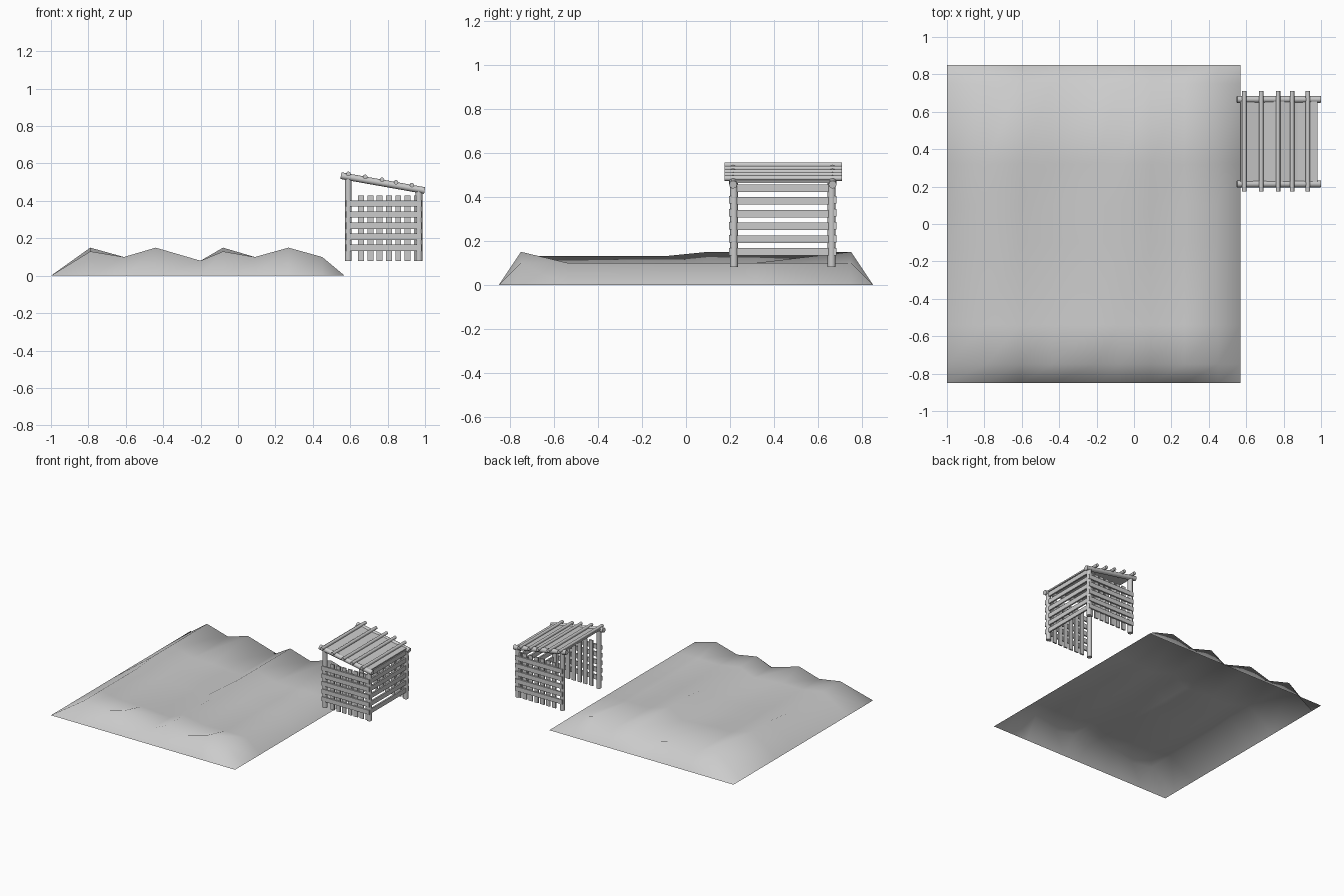
import bpy, bmesh, math
from mathutils import Vector

if "Cube" in bpy.data.objects:
    bpy.data.objects.remove(bpy.data.objects["Cube"])


def finish(name, bm, angle=None):
    me = bpy.data.meshes.new(name)
    bm.to_mesh(me)
    bm.free()
    ob = bpy.data.objects.new(name, me)
    bpy.context.collection.objects.link(ob)
    if angle:
        bpy.ops.object.select_all(action='DESELECT')
        bpy.context.view_layer.objects.active = ob
        ob.select_set(True)
        bpy.ops.object.shade_smooth_by_angle(angle=math.radians(angle))
    return ob


def log(name, a, b, r):
    a, b = Vector(a), Vector(b)
    bm = bmesh.new()
    bmesh.ops.create_cone(bm, cap_ends=True, segments=12, radius1=r, radius2=r, depth=(b - a).length)
    bmesh.ops.rotate(bm, verts=bm.verts, matrix=(b - a).to_track_quat('Z', 'Y').to_matrix())
    bmesh.ops.translate(bm, verts=bm.verts, vec=(a + b) / 2)
    return finish(name, bm, 40)


def board(name, centre, size, tilt=0):
    bm = bmesh.new()
    bmesh.ops.create_cube(bm, size=1)
    bmesh.ops.scale(bm, verts=bm.verts, vec=size)
    ob = finish(name, bm)
    ob.location = centre
    ob.rotation_euler.y = tilt
    return ob


# Ground: open sheet, ridges along y, kinds of column share a height profile
rows = [-.85, -.75, -.54, -.1, .1, .32, .75, .85]
profiles = {
    'edge': [0] * 8,
    'long': [0, .13, .13, .13, .15, .15, .15, 0],    # continuous ridge
    'ends': [0, .15, .10, .10, .10, .10, .15, 0],    # raised at the ends only
    'dip': [0] + [.10] * 6 + [0],
    'valley': [0] + [.08] * 6 + [0],
}
columns = [(-1, 'edge'), (-.79, 'long'), (-.61, 'dip'), (-.44, 'ends'), (-.2, 'valley'),
           (-.08, 'long'), (.09, 'dip'), (.27, 'ends'), (.45, 'dip'), (.57, 'edge')]
bm = bmesh.new()
grid = [[bm.verts.new((x, y, z)) for y, z in zip(rows, profiles[k])] for x, k in columns]
for c0, c1 in zip(grid, grid[1:]):
    for j in range(len(rows) - 1):
        bm.faces.new((c0[j], c1[j], c1[j + 1], c0[j + 1]))
finish('ground', bm, 80)

# Shelter dimensions
XL, XR, YF, YB = .59, .968, .218, .662
slope = -.08 / .45


def roof_z(x):
    return .535 + slope * (x - .55)


# Corner posts
for x in (XL, XR):
    for y in (YF, YB):
        log('corner_post', (x, y, .08), (x, y, roof_z(x)), .018)

# Front and back walls: upright planks with rails outside
for y, s in ((YF, -1), (YB, 1)):
    for i in range(7):
        board('upright_plank', (.658 + .0497 * i, y + s * .004, .255), (.032, .01, .35))
    for i in range(5):
        board('wall_rail', (.779, y + s * .016, .15 + .059 * i), (.405, .012, .034))
    # Roof beam
    log('roof_beam', (.55, y + s * .004, roof_z(.55)), (.998, y + s * .004, roof_z(.998)), .018)

# Closed end wall
for i in range(6):
    board('end_rail', (XR + .004, .44, .15 + .058 * i), (.012, YB - YF, .034))

# Roof boards and cross poles
tilt = -math.atan(slope)
for i, x in enumerate((.622, .723, .824, .925)):
    board('roof_board', (x, .44, roof_z(x) + .006), (.11, .44, .01), tilt + .06 * (-1) ** i)
for x in (.59, .68, .77, .845, .93):
    log('roof_pole', (x, .175, roof_z(x) + .017), (x, .71, roof_z(x) + .017), .012)
